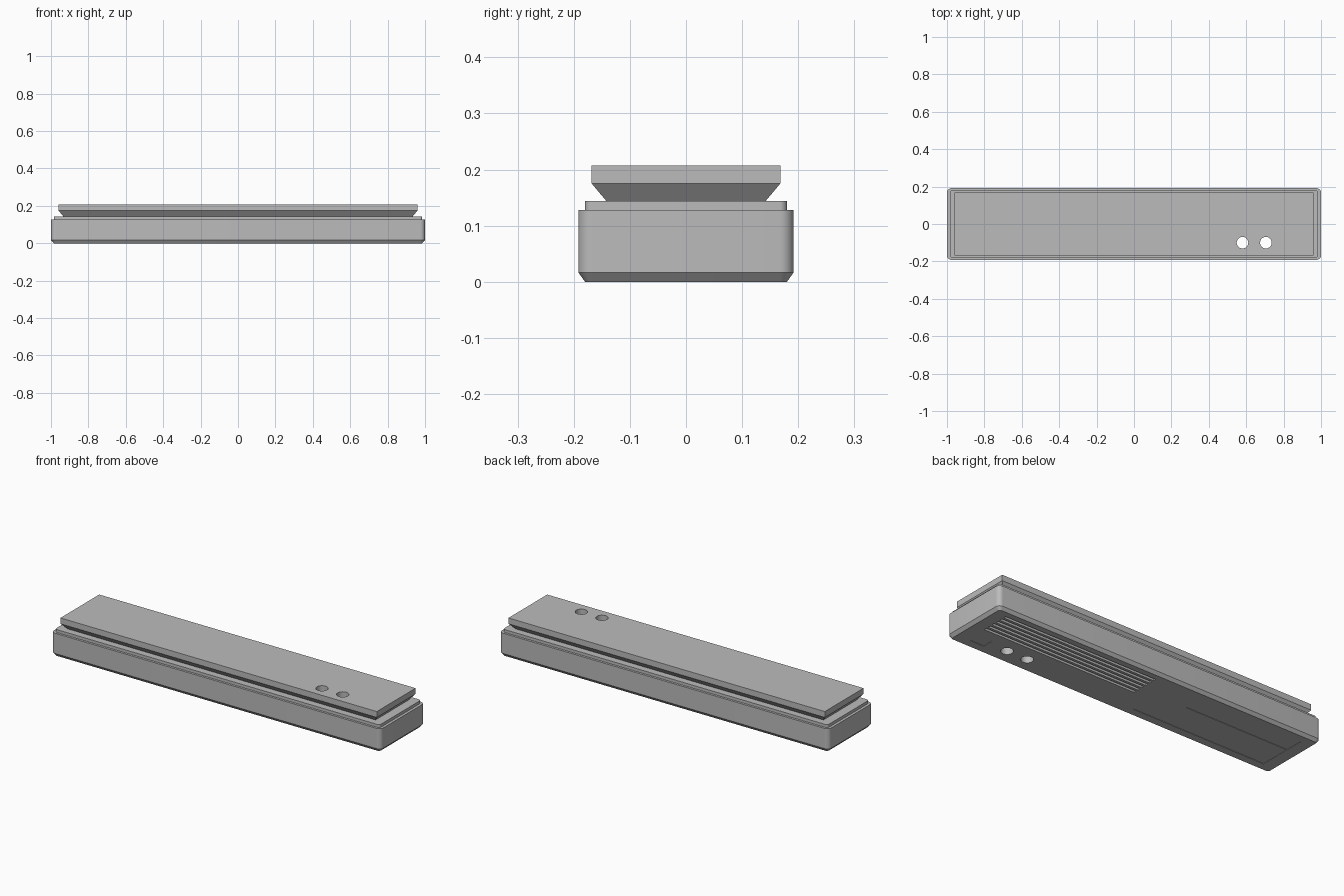
import bpy
import bmesh
import math
from mathutils import Matrix, Vector

cube = bpy.data.objects.get("Cube")
if cube:
    bpy.data.objects.remove(cube, do_unlink=True)

GREY = (0.5, 0.5, 0.5, 1.0)
grey = bpy.data.materials.new("light grey")
grey.use_nodes = True
grey.diffuse_color = GREY
grey.node_tree.nodes["Principled BSDF"].inputs["Base Color"].default_value = GREY


def make_object(name, bm):
    bmesh.ops.recalc_face_normals(bm, faces=bm.faces)
    mesh = bpy.data.meshes.new(name)
    bm.to_mesh(mesh)
    bm.free()
    mesh.materials.append(grey)
    obj = bpy.data.objects.new(name, mesh)
    bpy.context.collection.objects.link(obj)
    return obj


def outline(hx, hy, radius, steps=8):
    """Rectangle outline, with rounded corners when radius is above zero."""
    if radius == 0:
        return [(hx, hy), (-hx, hy), (-hx, -hy), (hx, -hy)]
    points = []
    for i, (sx, sy) in enumerate([(1, 1), (-1, 1), (-1, -1), (1, -1)]):
        for k in range(steps + 1):
            a = math.pi / 2 * (i + k / steps)
            points.append((sx * (hx - radius) + radius * math.cos(a),
                           sy * (hy - radius) + radius * math.sin(a)))
    return points


def loft(name, sections):
    """Closed solid through (half x, half y, z, corner radius) sections."""
    bm = bmesh.new()
    rings = [[bm.verts.new((x, y, z)) for x, y in outline(hx, hy, r)]
             for hx, hy, z, r in sections]
    for low, high in zip(rings, rings[1:]):
        n = len(low)
        for i in range(n):
            j = (i + 1) % n
            bm.faces.new((low[i], low[j], high[j], high[i]))
    bm.faces.new(rings[0][::-1])
    bm.faces.new(rings[-1])
    return make_object(name, bm)


def add_box(bm, x0, x1, y0, y1, z0, z1):
    size = Matrix.Diagonal((x1 - x0, y1 - y0, z1 - z0, 1))
    centre = Vector((x0 + x1, y0 + y1, z0 + z1)) / 2
    bmesh.ops.create_cube(bm, size=1, matrix=Matrix.Translation(centre) @ size)


def add_holes(bm):
    for x in (0.58, 0.705):
        bmesh.ops.create_cone(bm, cap_ends=True, segments=32, radius1=0.031,
                              radius2=0.031, depth=1,
                              matrix=Matrix.Translation((x, -0.1, 0)))


def cut(obj, bm):
    cutter = make_object("cutter", bm)
    cutter.hide_render = True
    mod = obj.modifiers.new("cut", "BOOLEAN")
    mod.operation = "DIFFERENCE"
    mod.solver = "EXACT"
    mod.object = cutter
    bpy.ops.object.select_all(action="DESELECT")
    obj.select_set(True)
    bpy.context.view_layer.objects.active = obj
    bpy.ops.object.modifier_apply(modifier=mod.name)
    bpy.data.objects.remove(cutter, do_unlink=True)
    bpy.ops.object.shade_smooth_by_angle(angle=math.radians(25))


# Housing with bevelled underside, rounded corners and a raised lip
housing = loft("housing", [
    (0.985, 0.18, 0, 0.013),
    (1.0, 0.192, 0.017, 0.025),
    (1.0, 0.192, 0.128, 0.025),
    (0.985, 0.18, 0.128, 0.013),
    (0.985, 0.18, 0.144, 0.013),
])

# Flared neck and flat top plate
top_plate = loft("top_plate", [
    (0.934, 0.142, 0.144, 0),
    (0.96, 0.168, 0.175, 0),
    (0.96, 0.168, 0.207, 0),
])

# Underside: vent slots, two access panels, a small label recess, through holes
bm = bmesh.new()
SLOTS, PITCH = 6, 0.029
for i in range(SLOTS):
    y = -0.012 + i * PITCH
    add_box(bm, -0.01, 0.92, y, y + 0.015, -0.1, 0.025)
for x0, x1, y0, y1 in [(-0.92, -0.11, -0.137, 0.028),
                       (-0.92, -0.295, 0.037, 0.14),
                       (0.82, 0.905, -0.135, -0.07)]:
    add_box(bm, x0, x1, y0, y1, -0.1, 0.002)
add_holes(bm)
cut(housing, bm)

# Matching holes through the top plate
bm = bmesh.new()
add_holes(bm)
cut(top_plate, bm)
